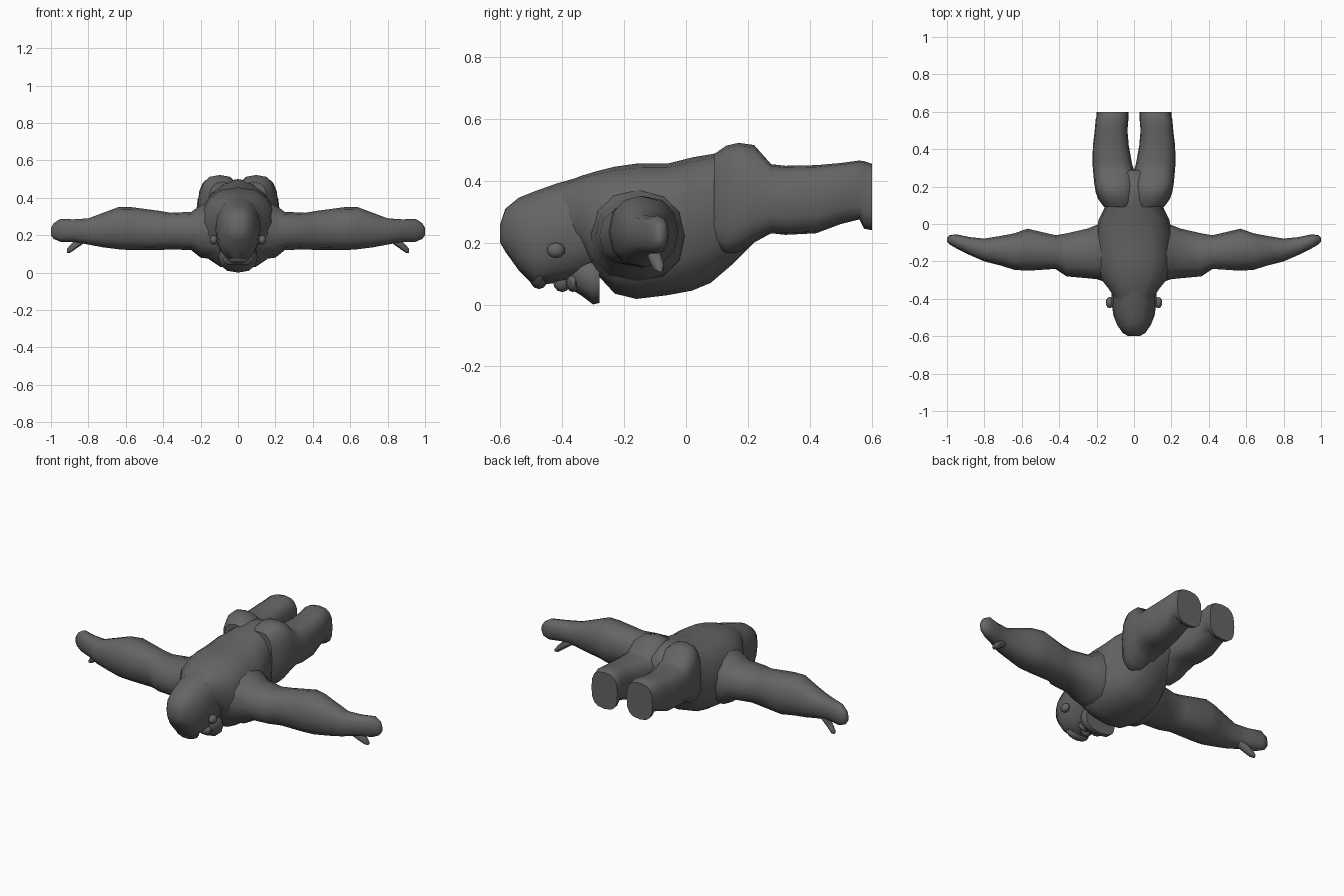
import bpy
import bmesh
import math
from mathutils import Vector

default = bpy.data.objects.get("Cube")
if default:
    bpy.data.objects.remove(default, do_unlink=True)

# One dark grey for the whole figure
GREY = (0.13, 0.13, 0.13, 1.0)
grey = bpy.data.materials.new("dark_grey")
grey.use_nodes = True
grey.diffuse_color = GREY
grey.node_tree.nodes["Principled BSDF"].inputs["Base Color"].default_value = GREY


def finish(name, bm):
    """Turn a bmesh into a named, smooth-shaded object."""
    bmesh.ops.recalc_face_normals(bm, faces=bm.faces)
    mesh = bpy.data.meshes.new(name)
    bm.to_mesh(mesh)
    bm.free()
    mesh.materials.append(grey)
    obj = bpy.data.objects.new(name, mesh)
    bpy.context.collection.objects.link(obj)
    bpy.ops.object.select_all(action="DESELECT")
    obj.select_set(True)
    bpy.context.view_layer.objects.active = obj
    bpy.ops.object.shade_smooth_by_angle(angle=math.radians(50))
    return obj


def loft(name, axis, stations, sides=16, power=2.3, side=1):
    """Skin rounded sections; a station is (position, across min/max, z min/max)."""
    bm = bmesh.new()
    rings = []
    for pos, a_min, a_max, z_min, z_max in stations:
        ring = []
        for i in range(sides):
            angle = math.tau * i / sides
            c, s = math.cos(angle), math.sin(angle)
            c = math.copysign(abs(c) ** (2 / power), c)
            s = math.copysign(abs(s) ** (2 / power), s)
            across = (a_min + a_max + (a_max - a_min) * c) / 2
            z = (z_min + z_max + (z_max - z_min) * s) / 2
            x, y = (pos, across) if axis == "X" else (across, pos)
            ring.append(bm.verts.new((x * side, y, z)))
        rings.append(ring)
    for low, high in zip(rings, rings[1:]):
        for i in range(sides):
            j = (i + 1) % sides
            bm.faces.new((low[i], low[j], high[j], high[i]))
    bm.faces.new(rings[0])
    bm.faces.new(rings[-1])
    return finish(name, bm)


def body_loft(name, rows, **options):
    """Loft along y, symmetric about the centre; a row is (y, half width, z min/max)."""
    return loft(name, "Y", [(y, -w, w, lo, hi) for y, w, lo, hi in rows], **options)


def blob(name, centre, radii):
    """Low-poly ellipsoid for small features."""
    bm = bmesh.new()
    bmesh.ops.create_uvsphere(bm, u_segments=10, v_segments=6, radius=1)
    for v in bm.verts:
        v.co = Vector(c + r * p for c, r, p in zip(centre, radii, v.co))
    return finish(name, bm)


# Torso, from the neck down to the crotch
body_loft("torso", [
    (-.40, .10, .20, .39),
    (-.34, .14, .17, .415),
    (-.29, .18, .10, .43),
    (-.23, .20, .035, .445),
    (-.16, .205, .018, .455),
    (-.06, .205, .03, .455),
    (.02, .19, .045, .475),
    (.08, .16, .07, .485),
    (.15, .15, .13, .50),
    (.22, .14, .20, .49),
    (.29, .08, .27, .43),
], power=2.5)

# Head, crown first
body_loft("head", [
    (-.60, .03, .20, .26),
    (-.583, .06, .17, .31),
    (-.54, .09, .11, .345),
    (-.49, .11, .06, .365),
    (-.42, .12, .07, .39),
    (-.35, .12, .08, .41),
    (-.29, .13, .11, .43),
    (-.22, .14, .13, .44),
])

# Face: beard, brow and nose
body_loft("beard", [
    (-.38, .05, .055, .12),
    (-.34, .09, .03, .16),
    (-.30, .105, 0, .17),
    (-.28, .10, .005, .15),
], sides=12)
blob("brow", (0, -.475, .085), (.075, .03, .035))
blob("nose", (0, -.40, .075), (.03, .03, .035))

for label, side in (("left", 1), ("right", -1)):
    # Leg with buttock, ending in a flat sole
    loft(label + "_leg", "Y", [
        (.09, 0, .16, .18, .485),
        (.13, -.01, .19, .16, .513),
        (.17, -.01, .205, .17, .522),
        (.22, -.01, .213, .20, .515),
        (.275, -.005, .218, .23, .453),
        (.32, .01, .222, .225, .448),
        (.42, .028, .22, .23, .45),
        (.50, .035, .21, .26, .457),
        (.56, .03, .205, .275, .465),
        (.575, .03, .20, .245, .463),
        (.60, .03, .20, .24, .455),
    ], power=2.8, side=side)

    # Arm from the shoulder to the closed fingers
    loft(label + "_arm", "X", [
        (.12, -.32, 0, .07, .39),
        (.20, -.295, -.005, .08, .36),
        (.25, -.29, -.025, .12, .325),
        (.36, -.28, -.05, .125, .32),
        (.42, -.24, -.06, .12, .33),
        (.57, -.25, -.025, .12, .35),
        (.64, -.245, -.05, .125, .35),
        (.72, -.22, -.065, .135, .32),
        (.80, -.20, -.078, .15, .29),
        (.88, -.165, -.07, .165, .285),
        (.95, -.13, -.055, .165, .287),
        (.985, -.11, -.06, .18, .265),
        (1, -.095, -.075, .20, .24),
    ], sides=12, side=side)

    # Thumb hanging below the palm
    loft(label + "_thumb", "X", [
        (.82, -.135, -.09, .16, .20),
        (.87, -.12, -.08, .125, .175),
        (.90, -.105, -.07, .105, .145),
        (.915, -.095, -.075, .105, .125),
    ], sides=8, side=side)

    # Ear and moustache half
    blob(label + "_ear", (side * .13, -.42, .175), (.022, .03, .025))
    blob(label + "_moustache", (side * .035, -.365, .07), (.045, .022, .03))
